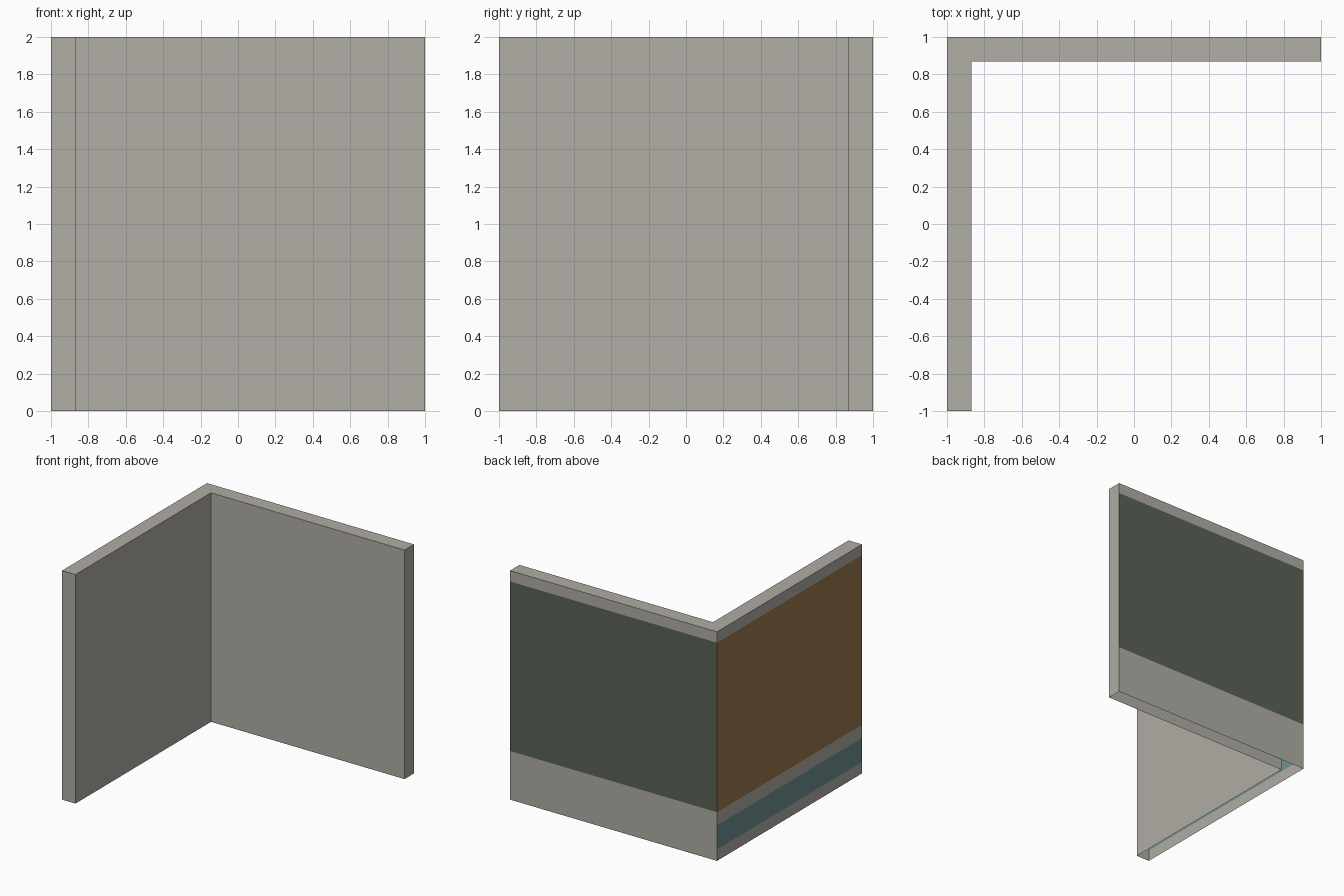
import bpy, bmesh

if "Cube" in bpy.data.objects:
    bpy.data.objects.remove(bpy.data.objects["Cube"])

T = 0.13   # wall thickness
H = 2.0    # wall height


def srgb(r, g, b):
    def lin(c):
        c /= 255
        return c / 12.92 if c <= 0.04045 else ((c + 0.055) / 1.055) ** 2.4
    return (lin(r), lin(g), lin(b), 1)


COLOURS = {
    "warm_grey": srgb(176, 173, 165),
    "dark_green": srgb(90, 98, 85),
    "brown": srgb(157, 121, 77),
    "teal": srgb(112, 147, 147),
}
GREY, GREEN, BROWN, TEAL = range(4)

# L-shaped footprint, counter-clockwise
outline = [(-1, -1), (-1 + T, -1), (-1 + T, 1 - T), (1, 1 - T), (1, 1), (-1, 1)]

# painted bands (top height, colour) on the two outer faces, from the ground up
plain = [(H, GREY)]
bands = {
    4: [(0.425, GREY), (1.905, GREEN), (H, GREY)],
    5: [(0.10, GREY), (0.31, TEAL), (0.425, GREY), (1.905, BROWN), (H, GREY)],
}

bm = bmesh.new()

# wall sides, cut into horizontal bands
for i, a in enumerate(outline):
    b = outline[(i + 1) % len(outline)]
    low = 0.0
    for high, colour in bands.get(i, plain):
        corners = [(*a, low), (*b, low), (*b, high), (*a, high)]
        face = bm.faces.new([bm.verts.new(c) for c in corners])
        face.material_index = colour
        low = high

# top cap; the underside is open
bm.faces.new([bm.verts.new((x, y, H)) for x, y in outline])
bmesh.ops.remove_doubles(bm, verts=bm.verts[:], dist=1e-5)

mesh = bpy.data.meshes.new("corner_wall")
bm.to_mesh(mesh)
bm.free()
for name, colour in COLOURS.items():
    mat = bpy.data.materials.new(name)
    mat.diffuse_color = colour
    mat.use_nodes = True
    mat.node_tree.nodes["Principled BSDF"].inputs["Base Color"].default_value = mat.diffuse_color
    mesh.materials.append(mat)
bpy.context.collection.objects.link(bpy.data.objects.new("corner_wall", mesh))
